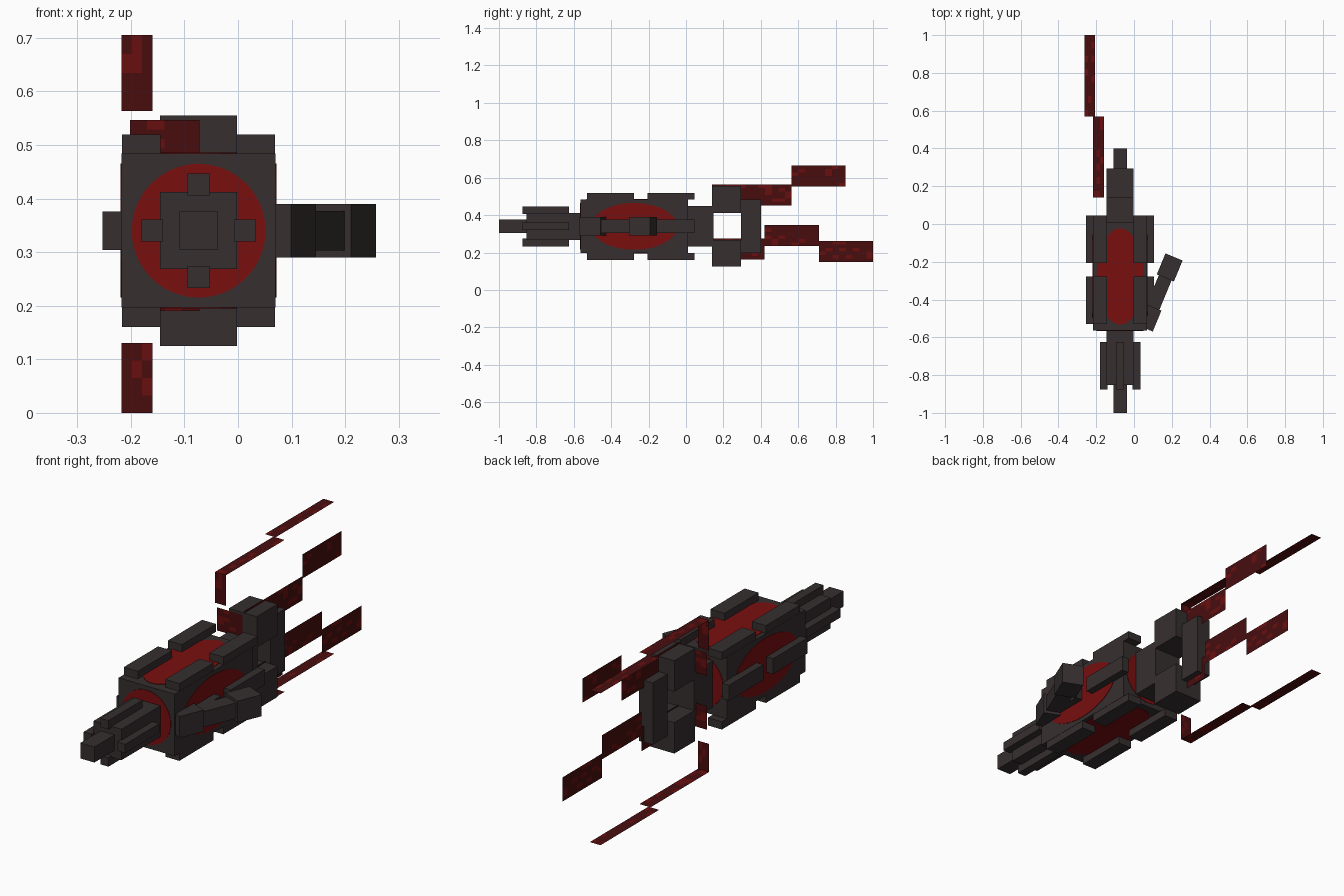
import bpy, bmesh, math, random
from mathutils import Vector, Matrix

if "Cube" in bpy.data.objects:
    bpy.data.objects.remove(bpy.data.objects["Cube"])

random.seed(4)
U = 0.0359            # modelling unit
CX, CZ = -0.0735, 0.34  # long axis of the body
FRONT = -0.565        # front face of the body
BACK = FRONT + 16 * U
MID = (FRONT + BACK) / 2


def material(name, rgb):
    m = bpy.data.materials.new(name)
    m.diffuse_color = (*rgb, 1)
    m.use_nodes = True
    m.node_tree.nodes["Principled BSDF"].inputs["Base Color"].default_value = m.diffuse_color
    return m


DARK = material("charcoal", (0.037, 0.028, 0.029))
RED = material("core red", (0.19, 0.0045, 0.0048))
MAROON = material("maroon", (0.065, 0.004, 0.0045))
BRIGHT = material("ribbon red", (0.14, 0.0045, 0.0045))


def finish(name, bm, *mats):
    me = bpy.data.meshes.new(name)
    bm.to_mesh(me)
    bm.free()
    for m in mats:
        me.materials.append(m)
    ob = bpy.data.objects.new(name, me)
    bpy.context.collection.objects.link(ob)
    return ob


def box(name, center, size, turn=0.0):
    bm = bmesh.new()
    bmesh.ops.create_cube(bm, size=1, matrix=Matrix.Translation(center)
                          @ Matrix.Rotation(turn, 4, 'Z')
                          @ Matrix.Diagonal((*size, 1)))
    return finish(name, bm, DARK)


def axial(name, y0, y1, w, h, dx=0.0, dz=0.0):
    """Box along the body axis, offset sideways by dx and up by dz."""
    return box(name, (CX + dx, (y0 + y1) / 2, CZ + dz), (w, y1 - y0, h))


def oval(name, center, normal, ra, rb):
    """Thin oval plate; rb runs along the body or upward."""
    n = Vector(normal)
    b = Vector((0, 0, 1)) if abs(n.y) > 0.5 else Vector((0, 1, 0))
    a = b.cross(n)
    rot = Matrix((a, b, n)).transposed().to_4x4()
    bm = bmesh.new()
    bmesh.ops.create_cone(bm, cap_ends=True, segments=40, radius1=1, radius2=1, depth=0.004,
                          matrix=Matrix.Translation(center) @ rot @ Matrix.Diagonal((ra, rb, 1, 1)))
    return finish(name, bm, RED)


def ribbon(name, corner, along, across):
    """Flat mottled sheet divided into small cells."""
    o, a, c = Vector(corner), Vector(along), Vector(across)
    na, nc = max(2, round(a.length / U)), max(2, round(c.length / (U * 0.5)))
    bm = bmesh.new()
    v = [[bm.verts.new(o + a * i / na + c * j / nc) for j in range(nc + 1)] for i in range(na + 1)]
    for i in range(na):
        for j in range(nc):
            f = bm.faces.new((v[i][j], v[i + 1][j], v[i + 1][j + 1], v[i][j + 1]))
            f.material_index = 1 if random.random() < 0.2 else 0
    return finish(name, bm, MAROON, BRIGHT)


# Main body and nose
axial("body", FRONT, BACK, 8 * U, 8 * U)
axial("barrel", FRONT - 8 * U, FRONT, 4 * U, 4 * U)
axial("nose_tip", -1.0, FRONT - 8 * U, 2 * U, 2 * U)

# Prongs round the barrel
for i in range(4):
    t = i * math.pi / 2
    axial("barrel_prong", -0.875, -0.625, 0.041, 0.041,
          0.0865 * math.cos(t), 0.0865 * math.sin(t))

# Armour bars: two on the top and bottom, one on each side, split front and rear
for y0 in (FRONT + U, FRONT + 10 * U):
    y1 = y0 + 7 * U
    for s in (-1, 1):
        for e in (-1, 1):
            axial("armour_bar", y0, y1, 2 * U, U, e * 3 * U - e * U * 0.03, s * 4.5 * U)
        axial("side_bar", y0, y1, U, 2 * U, s * 4.5 * U)

# Glowing ovals on the faces of the body
R = 0.125
for s in (-1, 1):
    oval("side_oval", (CX + s * 4 * U, MID, CZ), (s, 0, 0), R, 0.23)
    oval("flat_oval", (CX, MID, CZ + s * 4 * U), (0, 0, s), R, 0.255)
    oval("end_oval", (CX, MID + s * 8 * U, CZ), (0, s, 0), R, R)

# Angled side handle
turn = math.radians(-22.5)
box("handle_base", (0.077, -0.495, CZ), (0.098, 0.12, 0.1), turn)
box("handle_rod", (0.133, -0.3625, CZ), (0.073, 0.18, 0.073), turn)
box("handle_grip", (0.189, -0.23, CZ), (0.098, 0.12, 0.1), turn)

# Tail frame with a square opening
axial("tail_neck", BACK, 0.147, 4 * U, 6 * U)
for s in (-1, 1):
    axial("tail_block", 0.14, 0.293, 4 * U, 4 * U, 0, s * 4 * U)
axial("tail_bar", 0.293, 0.40, 2 * U, 8 * U)

# Flat outer ribbons, top and bottom, starting with an upright piece
for z, edge in ((0.705, 0.563), (0.0, 0.13)):
    ribbon("outer_ribbon_root", (-0.217, 0.14, z), (0, 0, edge - z), (0.057, 0, 0))
    ribbon("outer_ribbon_near", (-0.217, 0.14, z), (0, 0.43, 0), (0.057, 0, 0))
    ribbon("outer_ribbon_far", (-0.261, 0.57, z), (0, 0.43, 0), (0.055, 0, 0))

# Upright inner ribbons: crosswise roots, then stepped lengths
XR = -0.065
for z0, z1 in ((0.44, 0.547), (0.19, 0.30)):
    ribbon("inner_ribbon_root", (-0.202, 0.135, z0), (0.13, 0, 0), (0, 0, z1 - z0))
for y0, y1, z0 in ((0.14, 0.565, 0.452), (0.565, 0.852, 0.553),
                   (0.14, 0.42, 0.162), (0.42, 0.71, 0.235), (0.71, 1.0, 0.15)):
    ribbon("inner_ribbon", (XR, y0, z0), (0, y1 - y0, 0), (0, 0, 0.112))
